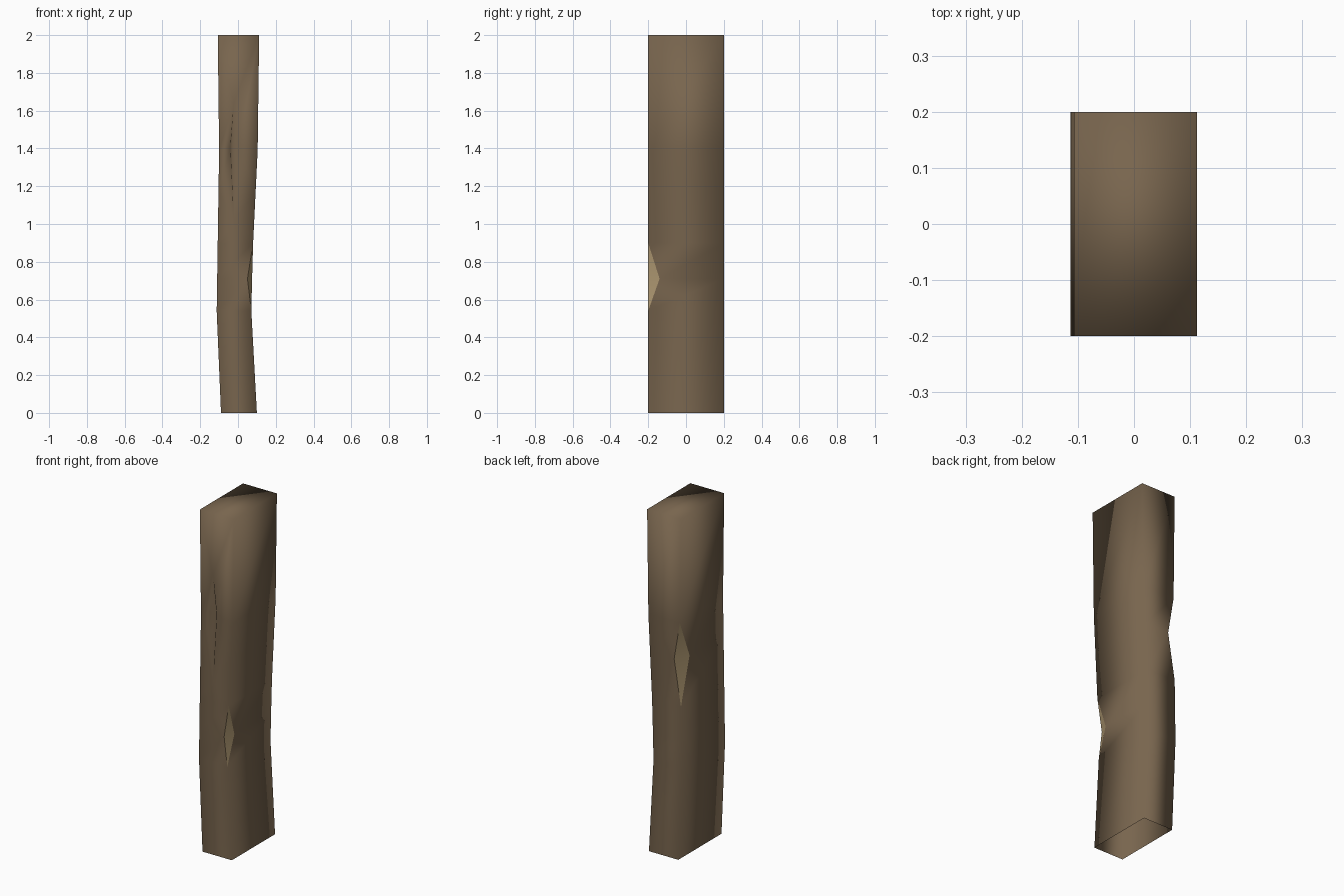
import bpy, bmesh

if "Cube" in bpy.data.objects:
    bpy.data.objects.remove(bpy.data.objects["Cube"])


def material(name, rgb):
    m = bpy.data.materials.new(name)
    m.diffuse_color = (*rgb, 1)
    m.use_nodes = True
    m.node_tree.nodes["Principled BSDF"].inputs["Base Color"].default_value = m.diffuse_color
    return m


def at(path, z):
    """Linear interpolation of an edge path of (z, x) points."""
    for (z0, x0), (z1, x1) in zip(path, path[1:]):
        if z <= z1:
            return x0 + (x1 - x0) * (z - z0) / (z1 - z0)
    return path[-1][1]


# Slightly bent left and right outlines of the post
LEFT = [(0, -.09), (.53, -.113), (1.39, -.10), (2, -.107)]
RIGHT = [(0, .10), (.55, .07), (.9, .08), (1.39, .104), (2, .112)]
D = .2
LEVELS = [0, .54, .71, .90, 1.17, 1.39, 2]
FRONT_CHIP, BACK_CHIP = 2, 4      # levels where the corners are chipped deepest

bm = bmesh.new()


def vert(x, y, z):
    return bm.verts.new((x, y, z))


# Rings of corners; a chipped corner is split in two points
rings = []
for i, z in enumerate(LEVELS):
    l, r = at(LEFT, z), at(RIGHT, z)
    fl, br = vert(l, -D, z), vert(r, D, z)
    if i == FRONT_CHIP:
        fa, fb = vert(.05, -D, z), vert(r, -.14, z)
    else:
        fa = fb = vert(r, -D, z)
    if i == BACK_CHIP:
        ba, bb = vert(l + .04, D, z), vert(l, D - .085, z)
    else:
        ba = bb = vert(l, D, z)
    rings.append((fl, fa, fb, br, ba, bb))


def face(*vs, mat=0):
    f = bm.faces.new(list(dict.fromkeys(vs)))
    f.material_index = mat
    f.smooth = True
    return f


# Walls and pale chips, band by band
for i, (a, b) in enumerate(zip(rings, rings[1:])):
    for k in range(6):
        n = (k + 1) % 6
        if k == 0 and i >= 3:
            continue              # upper front is built with the crack
        if len({a[k], a[n], b[n], b[k]}) > 2:
            face(a[k], a[n], b[n], b[k], mat=1 if k in (1, 4) else 0)

# Upper front wall with a narrow wedge crack
(l0, r0), (l1, r1), (l2, r2), (l3, r3) = [(r[0], r[1]) for r in rings[3:]]
p, t = vert(-.022, -D, 1.02), vert(-.022, -D, 1.64)
g1, g2, g3 = vert(-.04, -D, 1.41), vert(-.032, -D + .04, 1.41), vert(.002, -D, 1.41)
for f in [(l0, r0, p), (l0, p, l1), (r0, r1, p), (l1, p, g1, l2),
          (r1, r2, g3, p), (p, g2, g1), (p, g3, g2), (l2, g1, t, l3),
          (g3, r2, r3, t), (g1, g2, t), (g2, g3, t), (t, r3, l3)]:
    face(*f)

# Top cap (the foot is open)
top = rings[-1]
face(top[0], top[1], top[3], top[4])

# Crisp border where chip meets weathered wood
for e in bm.edges:
    if len({f.material_index for f in e.link_faces}) > 1:
        e.smooth = False

mesh = bpy.data.meshes.new("wooden_post")
bm.to_mesh(mesh)
bm.free()
mesh.materials.append(material("weathered brown wood", (.188, .130, .076)))
mesh.materials.append(material("pale fresh wood", (.42, .31, .165)))
post = bpy.data.objects.new("wooden_post", mesh)
bpy.context.collection.objects.link(post)
